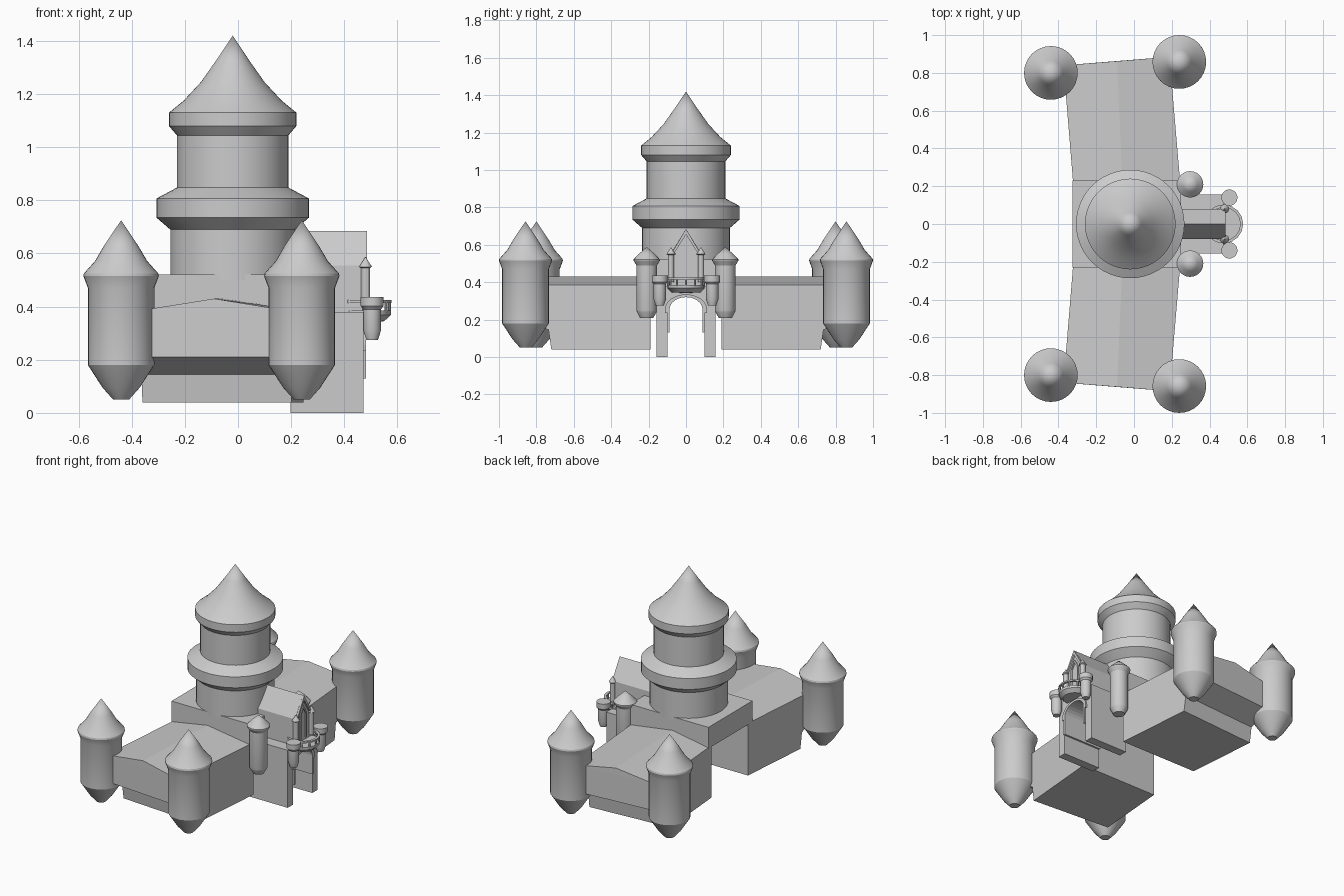
import bpy, bmesh, math

if "Cube" in bpy.data.objects:
    bpy.data.objects.remove(bpy.data.objects["Cube"])


def finish(name, bm, smooth=False):
    bmesh.ops.recalc_face_normals(bm, faces=bm.faces[:])
    me = bpy.data.meshes.new(name)
    bm.to_mesh(me)
    bm.free()
    ob = bpy.data.objects.new(name, me)
    bpy.context.collection.objects.link(ob)
    if smooth:
        bpy.ops.object.select_all(action='DESELECT')
        ob.select_set(True)
        bpy.context.view_layer.objects.active = ob
        bpy.ops.object.shade_smooth_by_angle(angle=math.radians(25))
    return ob


def lathe(name, profile, x, y, n=32):
    """Turn a (radius, z) profile around a vertical axis."""
    bm = bmesh.new()
    vs = [bm.verts.new((x + r, y, z)) for r, z in profile]
    es = [bm.edges.new(p) for p in zip(vs, vs[1:])]
    bmesh.ops.spin(bm, geom=vs + es, cent=(x, y, 0), axis=(0, 0, 1),
                   angle=2 * math.pi, steps=n)
    bmesh.ops.remove_doubles(bm, verts=bm.verts[:], dist=1e-4)
    return finish(name, bm, True)


def prism(name, outline, x0, x1):
    """Extrude a (y, z) outline along x."""
    bm = bmesh.new()
    f = bm.faces.new([bm.verts.new((x0, y, z)) for y, z in outline])
    ext = bmesh.ops.extrude_face_region(bm, geom=[f])
    bmesh.ops.translate(bm, vec=(x1 - x0, 0, 0),
                        verts=[v for v in ext['geom'] if isinstance(v, bmesh.types.BMVert)])
    return finish(name, bm)


def box(name, x0, x1, y0, y1, z0, z1):
    return prism(name, [(y0, z0), (y1, z0), (y1, z1), (y0, z1)], x0, x1)


def arch(r, z, rz, n=12):
    return [(-r * math.cos(math.pi * i / n), z + rz * math.sin(math.pi * i / n))
            for i in range(n + 1)]


# round keep with flared galleries and a concave spire
lathe('keep', [(0, .5), (.235, .5), (.235, .69), (.287, .735), (.287, .807), (.21, .848),
               (.21, 1.045), (.24, 1.08), (.24, 1.13), (.185, 1.175), (.12, 1.245),
               (.06, 1.33), (0, 1.42)], -.02, 0, 48)

# bridge block under the keep
box('keep_base', -.325, .25, -.23, .23, .38, .52)


# side wings with low gabled roofs and an undercut outer end
def wing(s):
    bm = bmesh.new()

    def pt(left, y, z):
        x = -.32 - .082 * (y - .19) if left else .247 - .085 * (y - .19)
        return bm.verts.new((x, s * y, z))
    rings = []
    for z, yl, yr in [(.04, .68, .72), (.145, .695, .735), (.21, .84, .885), (.385, .84, .885)]:
        rings.append([pt(1, .19, z), pt(0, .19, z), pt(0, yr, z), pt(1, yl, z)])
    bm.faces.new(rings[0])
    for a, b in zip(rings, rings[1:]):
        for i in range(4):
            j = (i + 1) % 4
            bm.faces.new((a[i], a[j], b[j], b[i]))
    il, ir, orr, ol = rings[-1]
    ri = bm.verts.new((-.06, s * .19, .43))
    ro = bm.verts.new((-.09, s * .862, .43))
    for f in ((il, ir, ri), (orr, ol, ro), (il, ri, ro, ol), (ir, orr, ro, ri)):
        bm.faces.new(f)
    finish('wing', bm)


TOWER = [(0, .05), (.03, .05), (.07, .095), (.125, .18), (.125, .47), (.142, .515),
         (.14, .525), (.098, .572), (.064, .63), (0, .725)]
GATE_TURRET = [(0, .208), (.035, .208), (.052, .24), (.055, .25), (.055, .49), (.07, .515),
               (.07, .522), (.04, .553), (0, .588)]
BARTIZAN = [(0, .275), (.022, .275), (.033, .31), (.033, .39), (.043, .402), (.043, .436), (0, .436)]
PINNACLE = [(0, .40), (.017, .40), (.017, .545), (.024, .55), (0, .588)]

for s in (-1, 1):
    wing(s)
    for x, y in ((-.44, .80), (.24, .858)):
        lathe('corner_tower', TOWER, x, s * y)
    lathe('gate_turret', GATE_TURRET, .297, s * .21, 24)
    lathe('bartizan', BARTIZAN, .505, s * .14, 20)
    lathe('pinnacle', PINNACLE, .48, s * .08, 12)
    # gable trim and doorway jambs on the facade
    prism('gable_trim', [(s * .08, .55), (s * .066, .55), (0, .655), (0, .685)], .473, .485)
    box('door_jamb', .473, .48, s * .03 - .006, s * .03 + .006, .40, .56)
    prism('door_point', [(s * .036, .56), (s * .024, .56), (0, .60), (0, .62)], .473, .48)

# gatehouse with arched passage, gabled upper storey
inner = arch(.088, .255, .065)
gate = ([(-.157, 0), (-.1, 0), (-.1, .13), (-.088, .13)] + inner +
        [(.088, .13), (.1, .13), (.1, 0), (.157, 0), (.157, .38), (-.157, .38)])
prism('gatehouse', gate, .197, .473)
prism('gatehouse_gable', [(-.08, .38), (.08, .38), (.08, .555), (0, .685), (-.08, .555)], .2, .473)
prism('gate_arch_trim', [(-.088, .13)] + inner + [(.088, .13), (.1, .13), (.1, .235), (.112, .235)]
      + arch(.112, .255, .08)[::-1] + [(-.112, .235), (-.1, .235), (-.1, .13)], .468, .482)

# balcony: tapered bowl, thin floor, posts and rail
lathe('balcony', [(0, .342), (.075, .345), (.1, .368), (.1, .385), (0, .385)], .475, 0, 16)
lathe('balcony_rail', [(.088, .414), (.103, .414), (.103, .424), (.088, .424), (.088, .414)],
      .475, 0, 16)
for i in range(7):
    a = math.radians(-90 + 30 * i)
    lathe('balcony_post', [(0, .38), (.006, .38), (.006, .416), (0, .416)],
          .475 + .095 * math.cos(a), .095 * math.sin(a), 8)
